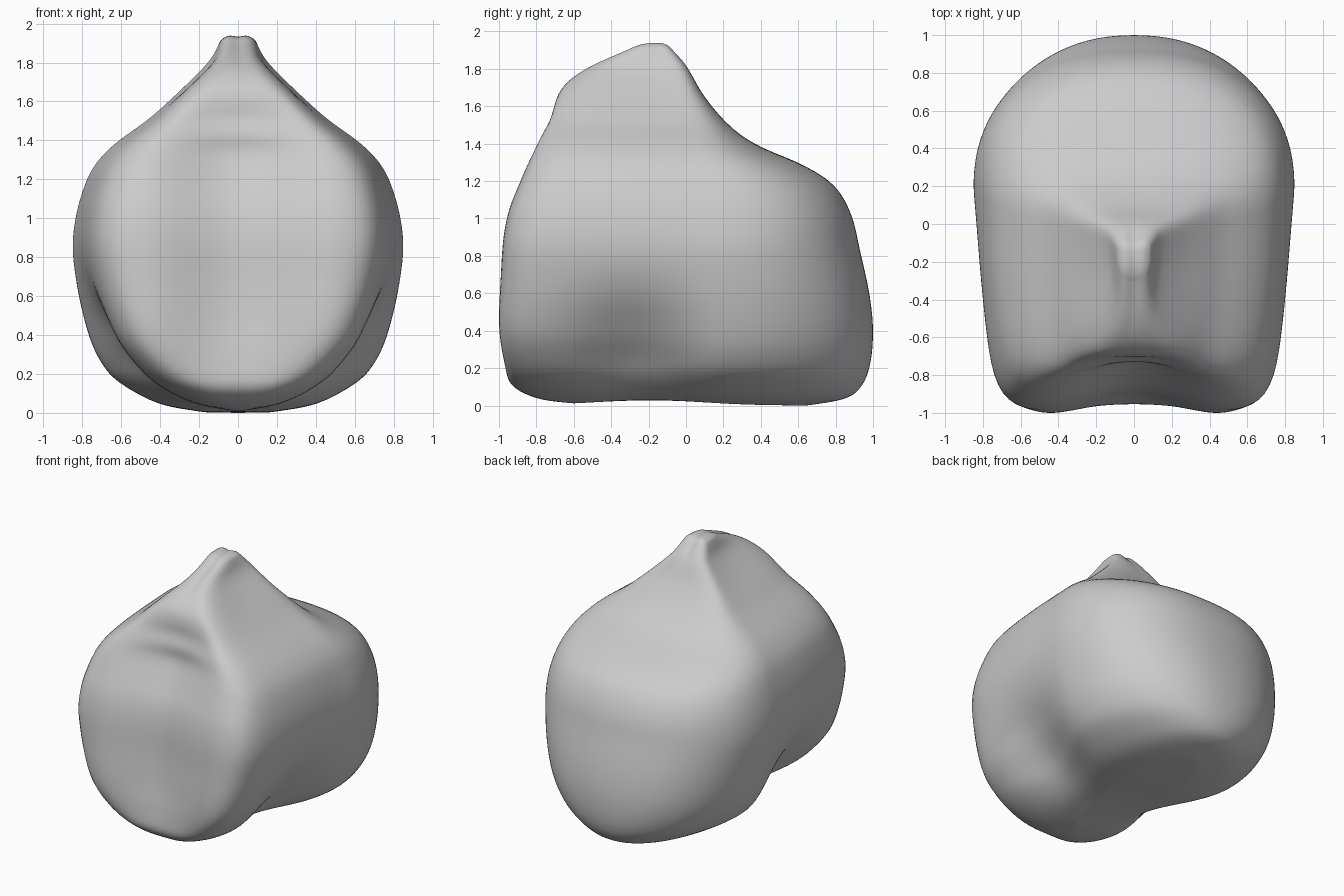
import bpy
import bmesh
from math import sin, cos, pi, exp, tau

cube = bpy.data.objects.get("Cube")
if cube:
    bpy.data.objects.remove(cube)

TOP = 1.915
RINGS, SEGMENTS = 110, 176

# Outline curves: each gives one measure of the horizontal section by height
half_width = [(0, .2), (.03, .38), (.1, .54), (.2, .675), (.4, .775), (.8, .848), (1, .835),
              (1.2, .775), (1.3, .715), (1.4, .61), (1.5, .47), (1.6, .36), (1.8, .18), (1.915, .1)]
front_edge = [(0, -.6), (.03, -.78), (.1, -.93), (.2, -.985), (.42, -1.01), (.7, -.995), (.9, -.98),
              (1.05, -.95), (1.18, -.9), (1.48, -.775), (1.65, -.695), (1.74, -.62), (1.82, -.5), (1.915, -.3)]
back_edge = [(0, .65), (.03, .83), (.08, .92), (.2, .98), (.4, 1), (.6, .98), (.83, .93), (1.03, .88),
             (1.19, .78), (1.3, .6), (1.38, .4), (1.48, .25), (1.65, .1), (1.82, 0), (1.915, -.08)]
middle = [(0, .1), (.4, .17), (1.1, .17), (1.4, .06), (1.6, -.02), (1.8, -.1), (1.915, -.16)]
front_squareness = [(0, 2.3), (.1, 4), (.25, 7), (.45, 9), (1.35, 9), (1.6, 7.5), (1.75, 4.5), (1.915, 2.5)]
back_squareness = [(0, 2.1), (.4, 2.25), (1, 2.3), (1.4, 2.5), (1.6, 3.5), (1.915, 3.5)]
front_hollow = [(0, 0), (.12, .01), (.3, .06), (.5, .095), (1, .1), (1.2, .11), (1.34, .11), (1.43, .065),
                (1.51, .06), (1.58, .03), (1.68, 0), (1.915, 0)]
front_taper = [(0, .36), (.2, .29), (.4, .2), (.8, .13), (1.4, .1), (1.7, .08), (1.915, 0)]
waist_pinch = [(0, .25), (.2, .28), (.4, .17), (.6, .05), (.8, 0), (1.55, 0), (1.7, .12),
               (1.82, .26), (1.915, .15)]


def curve(keys, z):
    """Smooth interpolation through (height, value) keys."""
    def slope(i):
        a, b = keys[max(i - 1, 0)], keys[min(i + 1, len(keys) - 1)]
        return (b[1] - a[1]) / (b[0] - a[0])
    i = 0
    while i < len(keys) - 2 and z > keys[i + 1][0]:
        i += 1
    (za, va), (zb, vb) = keys[i], keys[i + 1]
    h = zb - za
    t = min(max((z - za) / h, 0), 1)
    blend = t * t * (3 - 2 * t)
    return (va + (vb - va) * blend + h * t * (1 - t) ** 2 * slope(i)
            - h * t * t * (1 - t) * slope(i + 1))


def section(z, scale=1):
    """Closed horizontal section at height z."""
    w, mid = curve(half_width, z), curve(middle, z)
    points = []
    for k in range(SEGMENTS):
        c, s = cos(tau * k / SEGMENTS), sin(tau * k / SEGMENTS)
        n = curve(back_squareness if s > 0 else front_squareness, z)
        depth = curve(back_edge, z) - mid if s > 0 else mid - curve(front_edge, z)
        r = scale * (abs(c) ** n + abs(s) ** n) ** (-1 / n)
        x, y = w * r * c, mid + depth * r * s
        # Narrow toward the front and pinch the flanks
        if s < 0:
            x *= 1 - curve(front_taper, z) * -s * r
        x *= 1 - curve(waist_pinch, z) * exp(-((y + .3) / .31) ** 2)
        # Vertical hollow down the middle of the front
        if s < 0 and abs(x) < .5:
            y += curve(front_hollow, z) * cos(pi * x) ** 2 * min(1, -s * r)
        # Shallow arch underneath, domed crest with a dip along it
        lift = .03 * exp(-((y + .2) / .4) ** 2) * max(0, 1 - z / .5) ** 2
        dome = .032 * (1 - scale ** 3) * z / TOP
        dip = .014 * exp(-(x / .035) ** 2) * max(0, z - 1.75) / .16
        points.append((x, y, z + lift + dome - dip))
    return points


# Body: stacked sections, closed by shrinking rings at both ends
heights = [TOP * (.5 - .5 * cos(pi * i / RINGS)) for i in range(RINGS + 1)]
shrink = (.05, .2, .35, .5, .65, .8, .92)
stack = [section(0, k) for k in shrink]
stack += [section(z) for z in heights]
stack += [section(TOP, k) for k in reversed(shrink)]

bm = bmesh.new()
rows = [[bm.verts.new(p) for p in ring] for ring in stack]
for low, high in zip(rows, rows[1:]):
    for k in range(SEGMENTS):
        j = (k + 1) % SEGMENTS
        bm.faces.new((low[k], low[j], high[j], high[k]))
bm.faces.new(rows[0][::-1])
bm.faces.new(rows[-1])
for face in bm.faces:
    face.smooth = True
mesh = bpy.data.meshes.new("body")
bm.to_mesh(mesh)
bm.free()
body = bpy.data.objects.new("body", mesh)
bpy.context.collection.objects.link(body)

# Soften the surface
relax = body.modifiers.new("soften", "SMOOTH")
relax.factor = .5
relax.iterations = 10

# Plain grey material
grey = bpy.data.materials.new("plain grey")
grey.use_nodes = True
colour = (.6, .6, .6, 1)
grey.diffuse_color = colour
grey.node_tree.nodes["Principled BSDF"].inputs["Base Color"].default_value = colour
mesh.materials.append(grey)
